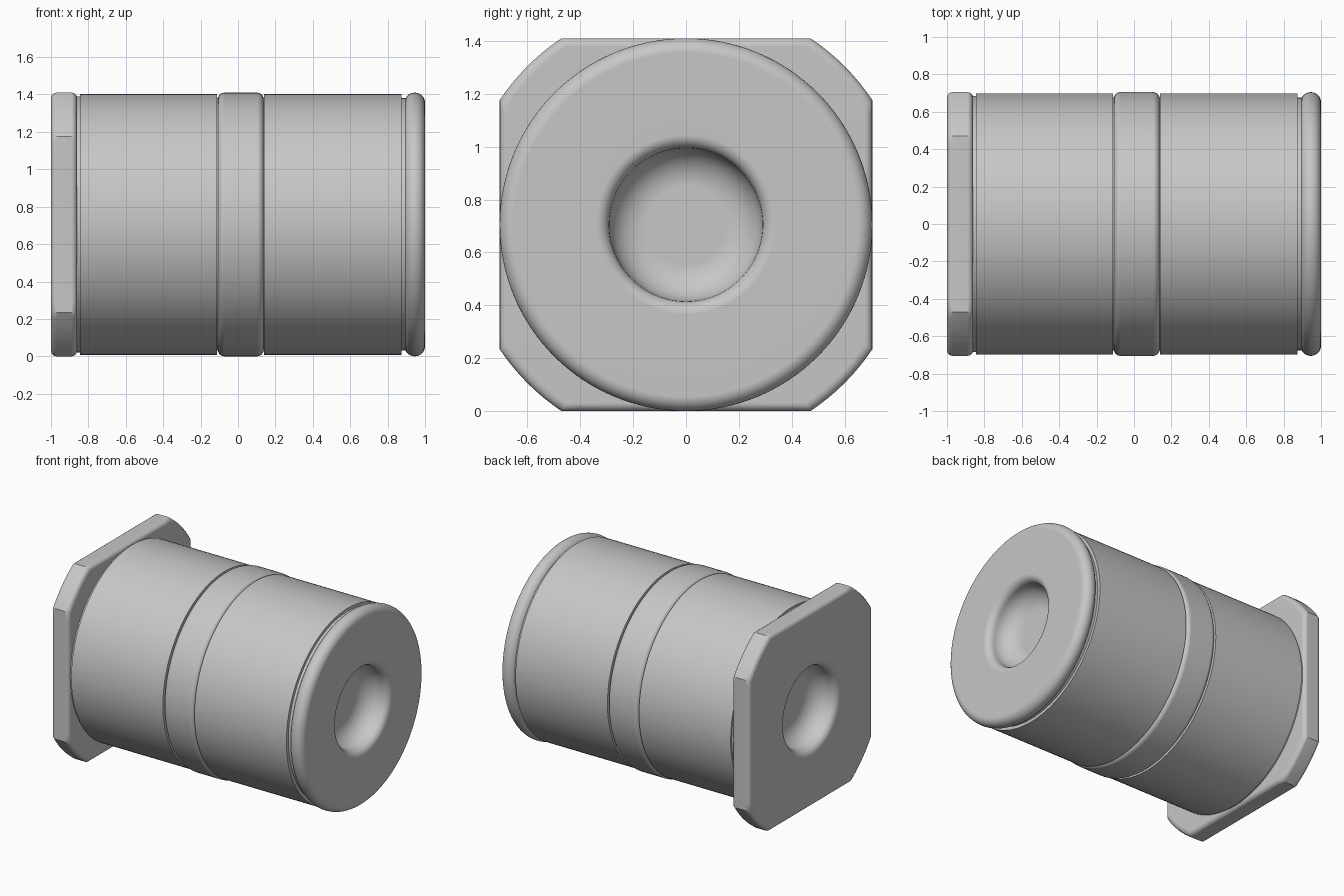
import bpy, bmesh, math

old = bpy.data.objects.get("Cube")
if old:
    bpy.data.objects.remove(old, do_unlink=True)

SEG = 128          # sides around the axis
R = 0.705          # outer radius and half width of the flange
CZ = 0.705         # height of the axis

grey = bpy.data.materials.new("plain grey")
grey.use_nodes = True
COL = (0.57, 0.57, 0.57, 1)
grey.diffuse_color = COL
grey.node_tree.nodes["Principled BSDF"].inputs["Base Color"].default_value = COL


def round_outline(a):
    return 1.0


def square_outline(a):
    """Square whose corners are trimmed by a larger circle."""
    side = 1 / max(abs(math.cos(a)), abs(math.sin(a)))
    return min(side, 1 / math.cos(math.radians(33.75)))


def arc(cx, cr, rx, rr, start, end, steps):
    """Points (x, r) on an elliptical arc; 0 degrees points along x."""
    pts = []
    for i in range(steps + 1):
        t = math.radians(start + (end - start) * i / steps)
        pts.append((cx + rx * math.cos(t), cr + rr * math.sin(t)))
    return pts


def lathe(name, rings, cap_first=False):
    """Join rings of (x, radius, outline) around the x axis."""
    bm = bmesh.new()
    loops = []
    for x, r, outline in rings:
        loop = []
        for i in range(SEG):
            a = 2 * math.pi * i / SEG
            k = r * outline(a)
            loop.append(bm.verts.new((x, k * math.cos(a), CZ + k * math.sin(a))))
        loops.append(loop)
    for p, q in zip(loops, loops[1:]):
        for i in range(SEG):
            j = (i + 1) % SEG
            bm.faces.new((p[i], p[j], q[j], q[i]))
    if cap_first:
        bm.faces.new(loops[0])
    bmesh.ops.recalc_face_normals(bm, faces=bm.faces[:])
    mesh = bpy.data.meshes.new(name)
    bm.to_mesh(mesh)
    bm.free()
    mesh.materials.append(grey)
    ob = bpy.data.objects.new(name, mesh)
    bpy.context.collection.objects.link(ob)
    bpy.ops.object.select_all(action='DESELECT')
    ob.select_set(True)
    bpy.context.view_layer.objects.active = ob
    bpy.ops.object.shade_smooth_by_angle(angle=math.radians(30))
    wn = ob.modifiers.new("Weighted normals", 'WEIGHTED_NORMAL')
    wn.keep_sharp = True
    return ob


def end_piece(name, side, thick, bevel, outline, steps):
    """End plate with a dished recess, a rounded lip and a rounded rim."""
    # Recess and lip, as (depth below the outer face, radius)
    dish = arc(0.05, 0.15, 0.13, 0.14, 0, 90, 12)
    lip = arc(0.05, 0.34, 0.05, 0.05, 270, 180, 6)
    lip = [(d, 0.34 - 0.05 * math.cos(math.radians(15 * i)))
           for i, (d, r) in enumerate(lip)]
    rim = arc(bevel, R - bevel, bevel, bevel, 180, 90, steps)
    back = arc(thick - bevel, R - bevel, bevel, bevel, 90, 0, steps)
    rings = [(d, r, round_outline) for d, r in dish + lip[1:]]
    rings += [(d, r, outline) for d, r in rim]
    # Skip the shared ring when the rim is a full half round
    rings += [(d, r, outline) for d, r in (back[1:] if thick <= 2 * bevel else back)]
    rings.append((thick, 0.60, round_outline))
    lathe(name, [(side * (1 - d), r, o) for d, r, o in rings], cap_first=True)


end_piece("left_end_cap", 1, 0.11, 0.055, round_outline, 8)
end_piece("right_end_flange", -1, 0.14, 0.03, square_outline, 4)

# Main barrel with narrow grooves beside the band and both ends
barrel = [(-0.865, 0.685), (-0.845, 0.685), (-0.845, 0.697), (-0.112, 0.697),
          (-0.112, 0.675), (0.14, 0.675), (0.14, 0.697), (0.875, 0.697),
          (0.875, 0.675), (0.895, 0.675)]
lathe("barrel", [(x, r, round_outline) for x, r in barrel])

# Raised band around the middle with rounded shoulders
band = [(-0.108, 0.66)] + arc(-0.073, R - 0.035, 0.035, 0.035, 180, 90, 6)
band += arc(0.102, R - 0.035, 0.035, 0.035, 90, 0, 6) + [(0.137, 0.66)]
lathe("middle_band", [(x, r, round_outline) for x, r in band])
